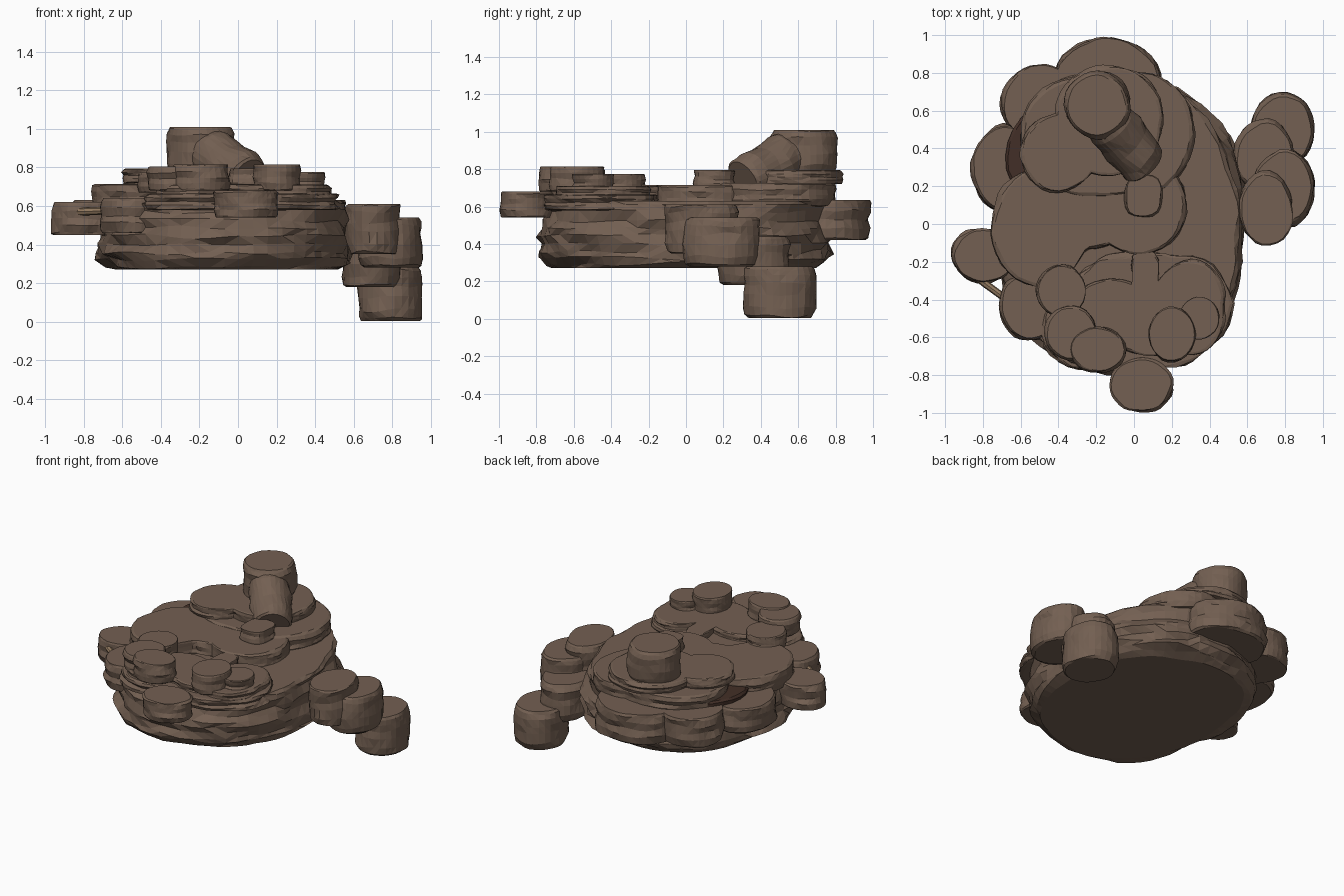
import bpy, bmesh, math
from mathutils import Vector, noise

if "Cube" in bpy.data.objects:
    bpy.data.objects.remove(bpy.data.objects["Cube"])


def material(name, col):
    m = bpy.data.materials.new(name)
    m.diffuse_color = (*col, 1)
    m.use_nodes = True
    m.node_tree.nodes["Principled BSDF"].inputs["Base Color"].default_value = m.diffuse_color
    return m


STONE = material("stone", (0.172, 0.116, 0.084))
DARK = material("dark_stone", (0.055, 0.028, 0.02))
WOOD = material("twig_wood", (0.30, 0.20, 0.12))
SLAB = [(0, .93), (.05, .98), (.3, 1.0), (.5, .985), (.72, 1.0), (.93, .985), (1, .95)]
ROUND = [(0, .83), (.05, .92), (.2, .975), (.45, .99), (.65, .975), (.83, .985), (.94, .95), (1, .89)]


def reach(c, d, lobes, power):
    """Distance from c along d to the outer edge of the joined ellipses."""
    best = 0.02
    for x, y, rx, ry in lobes:
        if power != 2:
            return (abs(d.x / rx) ** power + abs(d.y / ry) ** power) ** (-1 / power)
        px, py, dx, dy = (c.x - x) / rx, (c.y - y) / ry, d.x / rx, d.y / ry
        a, b, k = dx * dx + dy * dy, px * dx + py * dy, px * px + py * py - 1
        disc = b * b - a * k
        if disc > 0:
            best = max(best, (-b + math.sqrt(disc)) / a)
    return best


def rock(name, lobes, z0, z1, n=30, rough=0.012, profile=SLAB, mat=STONE,
         power=2, centre=None, strata=28, freq=5):
    """Flat-topped rock with a lobed outline and ragged, layered sides."""
    c = Vector(centre) if centre else Vector(lobes[0][:2])
    bm = bmesh.new()
    rings = []
    for t, s in profile:
        ring = []
        for i in range(n):
            a = 2 * math.pi * i / n
            d = Vector((math.cos(a), math.sin(a)))
            r = reach(c, d, lobes, power) * s
            z = z0 + (z1 - z0) * t
            p = c + d * r
            q = Vector((p.x * freq, p.y * freq, z * strata))
            p += d * rough * (1.6 * noise.noise(q) + .7 * noise.noise(q * 2.7))
            if 0 < t < 0.95:
                z += (z1 - z0) * 0.07 * noise.noise(q * 1.3 + Vector((9, 4, 2)))
            ring.append(bm.verts.new((p.x, p.y, z)))
        rings.append(ring)
    for lo, hi in zip(rings, rings[1:]):
        for i in range(n):
            j = (i + 1) % n
            bm.faces.new((lo[i], lo[j], hi[j], hi[i]))
    bm.faces.new(rings[0][::-1])
    bm.faces.new(rings[-1])
    bmesh.ops.triangulate(bm, faces=bm.faces[:])
    me = bpy.data.meshes.new(name)
    bm.to_mesh(me)
    bm.free()
    me.materials.append(mat)
    ob = bpy.data.objects.new(name, me)
    bpy.context.collection.objects.link(ob)
    return ob


def aim(ob, a, b):
    """Stand a rock built on the origin along the line a to b."""
    a, b = Vector(a), Vector(b)
    ob.location = a
    ob.rotation_euler = (b - a).to_track_quat('Z', 'Y').to_euler()


# Main slab body, with long flat strata
rock("main_slab", [(-.07, -.005, .655, .775)], .27, .63, n=64, rough=.032, power=2.25, strata=30,
     freq=2.6, profile=[(0, .88), (.06, .94), (.14, .985), (.24, 1.005), (.36, .985), (.48, .99),
                        (.6, .97), (.72, .98), (.85, .96), (.95, .96), (1, .94)])

# Ring of ledges round the slab: x, y, rx, ry, bottom, top
ledges = [(-.14, .745, .285, .24, .42, .635), (-.49, .635, .21, .205, .43, .635),
          (-.67, .29, .185, .235, .45, .63), (-.79, -.165, .175, .14, .45, .62),
          (-.55, -.43, .165, .18, .46, .64), (.04, -.85, .165, .145, .54, .68)]
for i, (x, y, rx, ry, z0, z1) in enumerate(ledges):
    rock(f"ledge_{i + 1}", [(x, y, rx, ry)], z0, z1, n=34, rough=.012)

# Stepping blocks descending on the right
steps = [(.70, .08, .145, .2, .35, .61), (.79, .19, .165, .21, .28, .54),
         (.69, .36, .155, .2, .18, .44), (.79, .5, .17, .2, .005, .28)]
for i, (x, y, rx, ry, z0, z1) in enumerate(steps):
    rock(f"step_block_{i + 1}", [(x, y, rx, ry)], z0, z1, rough=.012, profile=ROUND, strata=14)

# Dark core showing through the gaps
rock("dark_core", [(-.26, .36, .42, .36)], .5, .665, n=36, mat=DARK)

# Middle plateau
rock("middle_plateau", [(-.5, -.02, .26, .31), (-.25, .12, .28, .25), (.03, .1, .255, .26)],
     .58, .715, n=64, centre=(-.2, .06))

# Rear terraces
rock("rear_terrace_low", [(-.2, .47, .41, .33), (.03, .48, .295, .32)], .6, .725, n=56, centre=(-.1, .48))
rock("rear_terrace_top", [(-.13, .55, .285, .29), (-.4, .375, .2, .205)], .72, .795, n=56, centre=(-.25, .48))

# Front terraces
rock("front_terrace_low", [(.05, -.46, .46, .31), (-.25, -.55, .24, .22), (.28, -.42, .24, .25)],
     .58, .665, n=56, centre=(0, -.48), rough=.02)
rock("front_terrace_top", [(.3, -.38, .18, .185), (-.12, -.48, .23, .19), (.1, -.5, .24, .2),
                           (.06, -.22, .075, .09), (.28, -.5, .2, .19), (-.25, -.58, .18, .17)],
     .64, .71, n=64, centre=(.08, -.46))

# Small boulders on the front terrace
boulders = [(-.385, -.35, .13, .135, .67, .775), (-.335, -.575, .135, .14, .68, .805),
            (-.19, -.665, .145, .12, .68, .815), (.2, -.585, .12, .145, .68, .815),
            (.345, -.495, .105, .11, .68, .775)]
for i, (x, y, rx, ry, z0, z1) in enumerate(boulders):
    rock(f"boulder_{i + 1}", [(x, y, rx, ry)], z0, z1, n=26, rough=.008)

# Pillar with the leaning stone and its foot
rock("pillar", [(-.195, .63, .175, .18)], .77, 1.01, n=32, rough=.01, profile=ROUND, strata=12)
lean = rock("leaning_stone", [(0, 0, .135, .14)], 0, .36, n=28, rough=.012, profile=ROUND, strata=10)
aim(lean, (.06, .31, .73), (-.19, .61, .90))
foot = rock("foot_stone", [(.05, .15, .095, .11)], .69, .795, n=22, rough=.008, power=3)

# Twig on the left edge
twig = rock("twig", [(0, 0, .016, .016)], 0, .2, n=8, rough=.002, mat=WOOD)
aim(twig, (-.83, -.285, .57), (-.66, -.41, .575))
